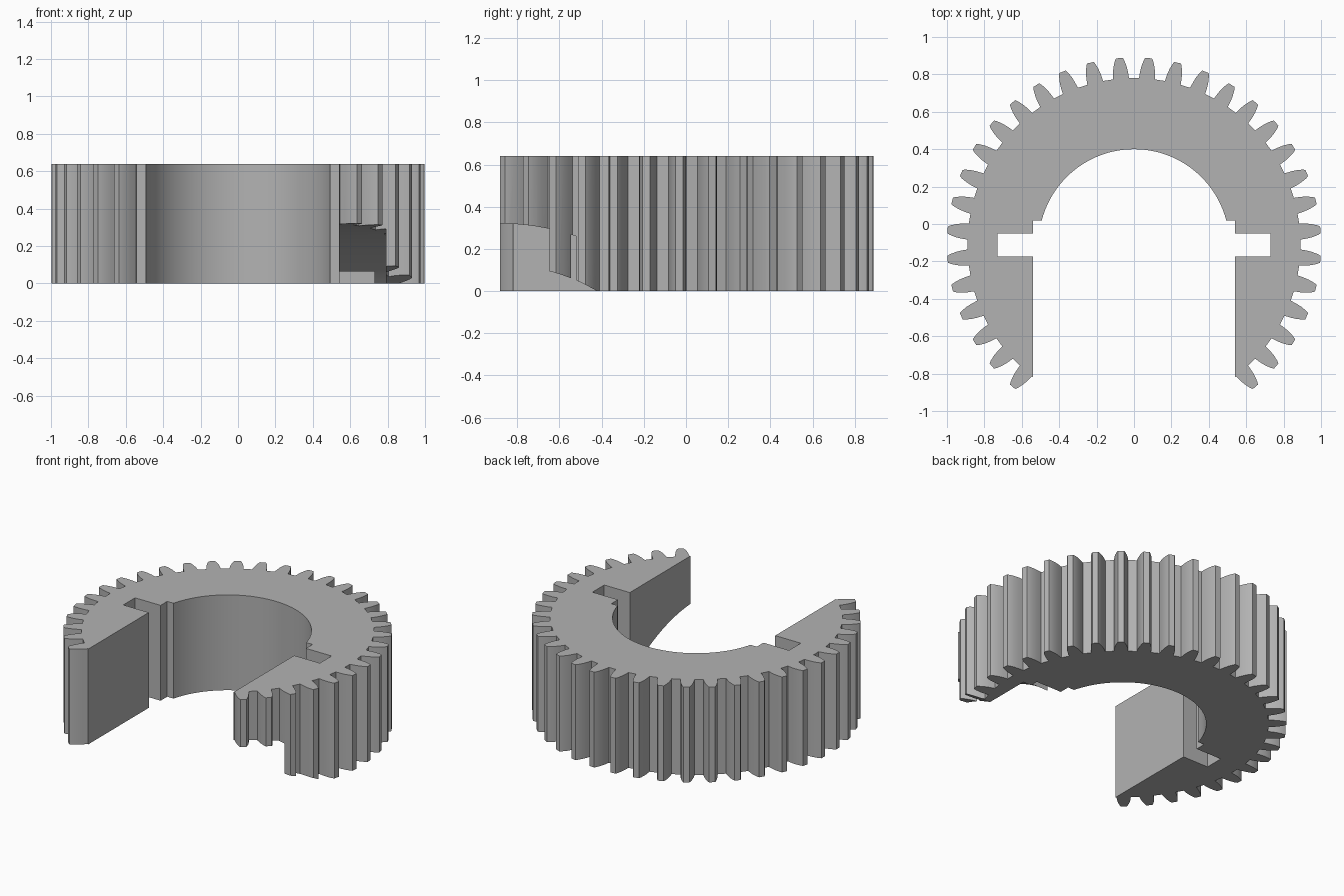
import bpy, bmesh, math
from mathutils import Matrix

HEIGHT = 0.64
CENTRE_Y = -0.11
TEETH = 40
ROOT = 0.89
# flank of a tooth: radius, half angle in degrees
FLANK = [(ROOT, 2.8), (0.925, 2.5), (0.955, 2.1), (0.985, 1.5), (1.0, 1.05)]

cube = bpy.data.objects.get("Cube")
if cube:
    bpy.data.objects.remove(cube, do_unlink=True)

grey = bpy.data.materials.new("plain_grey")
grey.use_nodes = True
colour = (0.45, 0.45, 0.45, 1)
grey.diffuse_color = colour
grey.node_tree.nodes["Principled BSDF"].inputs["Base Color"].default_value = colour


def polar(radius, degrees):
    a = math.radians(degrees)
    return (radius * math.cos(a), CENTRE_Y + radius * math.sin(a))


def make_object(name, bm):
    bmesh.ops.recalc_face_normals(bm, faces=bm.faces)
    mesh = bpy.data.meshes.new(name)
    bm.to_mesh(mesh)
    bm.free()
    mesh.materials.append(grey)
    obj = bpy.data.objects.new(name, mesh)
    bpy.context.collection.objects.link(obj)
    return obj


# Toothed outside edge, running from the right arm round the back to the left arm
pitch = 360 / TEETH
outline = [(0.54, -0.82)]
for i in range(32):
    middle = -49.5 + i * pitch
    outline += [polar(r, middle - h) for r, h in FLANK]
    outline += [polar(r, middle + h) for r, h in reversed(FLANK)]
outline.append((-0.54, -0.82))

# Inside edge: straight arms with a notch in each, then the round bore
notch = [(0.54, -0.175), (0.73, -0.175), (0.73, -0.05), (0.54, -0.05), (0.54, 0.02)]
bore_radius = 0.51
start = math.degrees(math.asin((0.02 - CENTRE_Y) / bore_radius))
steps = 48
outline += [(-x, y) for x, y in notch]
outline += [polar(bore_radius, 180 - start - (180 - 2 * start) * i / steps)
            for i in range(steps + 1)]
outline += list(reversed(notch))

bm = bmesh.new()
base = bm.faces.new([bm.verts.new((x, y, 0)) for x, y in outline])
top = bmesh.ops.extrude_face_region(bm, geom=[base])["geom"]
bmesh.ops.translate(bm, vec=(0, 0, HEIGHT),
                    verts=[v for v in top if isinstance(v, bmesh.types.BMVert)])
ring = make_object("open_gear_ring", bm)


# Two coaxial round cutters that relieve the underside of the right arm
def relief(name, radius, x0, x1):
    bm = bmesh.new()
    place = Matrix.Translation(((x0 + x1) / 2, -0.88, -0.78)) @ Matrix.Rotation(math.pi / 2, 4, 'Y')
    bmesh.ops.create_cone(bm, cap_ends=True, segments=160, radius1=radius,
                          radius2=radius, depth=x1 - x0, matrix=place)
    cutter = make_object(name, bm)
    cutter.hide_render = True
    cut = ring.modifiers.new(name, 'BOOLEAN')
    cut.operation = 'DIFFERENCE'
    cut.solver = 'EXACT'
    cut.object = cutter
    return cutter


cutters = [relief("wide_relief_cutter", 1.1, 0.45, 0.79),
           relief("narrow_relief_cutter", 0.905, 0.7, 1.2)]

bpy.ops.object.select_all(action='DESELECT')
bpy.context.view_layer.objects.active = ring
ring.select_set(True)
for cutter in cutters:
    bpy.ops.object.modifier_apply(modifier=cutter.name)
    bpy.data.objects.remove(cutter, do_unlink=True)
bpy.ops.object.shade_smooth_by_angle(angle=math.radians(20))
